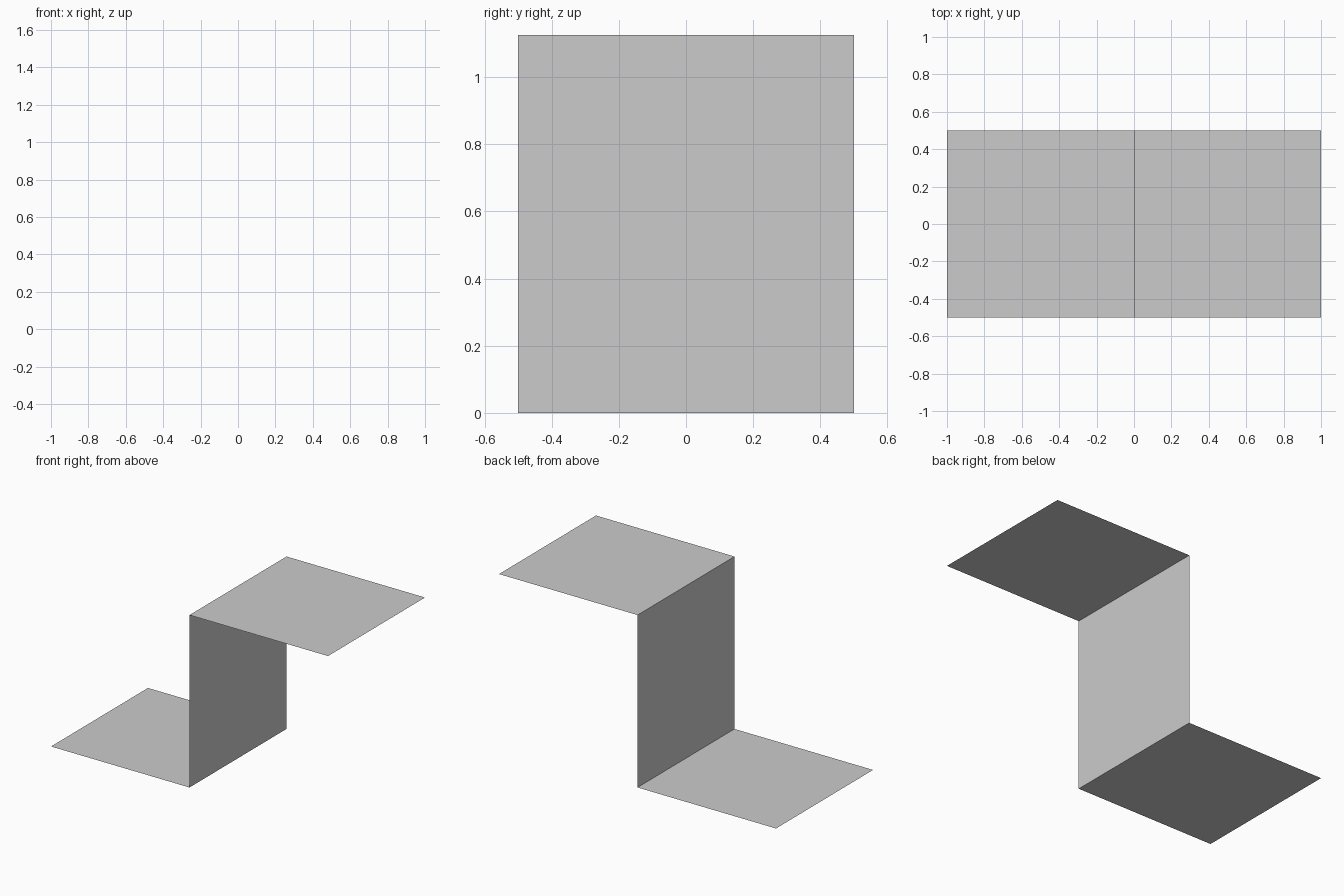
import bpy
import bmesh

if "Cube" in bpy.data.objects:
    bpy.data.objects.remove(bpy.data.objects["Cube"])

HEIGHT = 1.125   # rise between the two ledges
HALF_DEPTH = 0.5


def sheet(name, start, end):
    """Thin single-sided sheet: an (x, z) line swept along y."""
    bm = bmesh.new()
    (x0, z0), (x1, z1) = start, end
    corners = [(x0, -HALF_DEPTH, z0), (x1, -HALF_DEPTH, z1),
               (x1, HALF_DEPTH, z1), (x0, HALF_DEPTH, z0)]
    bm.faces.new([bm.verts.new(c) for c in corners])
    mesh = bpy.data.meshes.new(name)
    bm.to_mesh(mesh)
    bm.free()
    obj = bpy.data.objects.new(name, mesh)
    bpy.context.collection.objects.link(obj)
    return obj


# Low ground, vertical cliff face and high ground
sheet("lower_ledge", (-1, 0), (0, 0))
sheet("cliff_wall", (0, 0), (0, HEIGHT))
sheet("upper_ledge", (0, HEIGHT), (1, HEIGHT))
